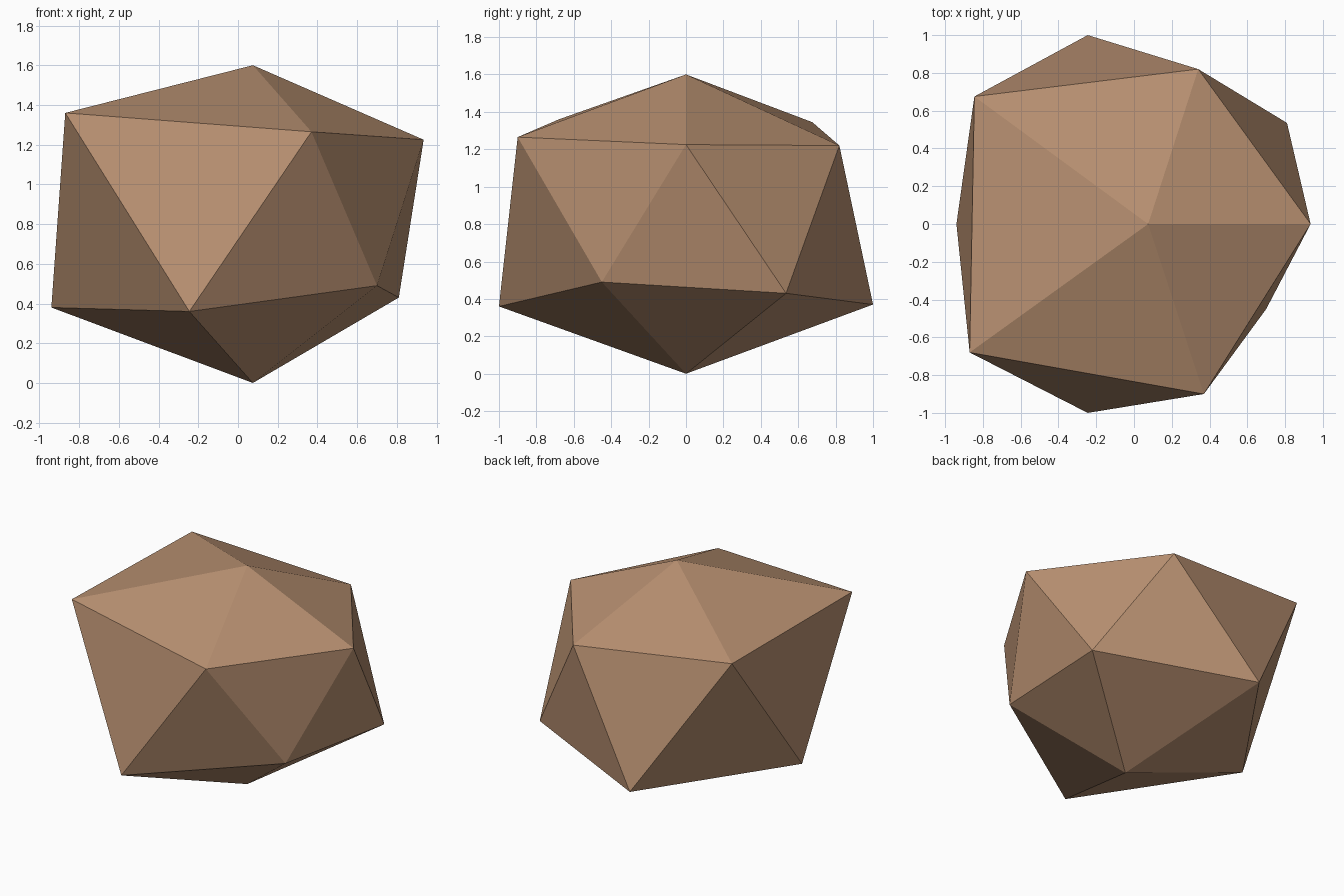
import bpy
import bmesh

default_cube = bpy.data.objects.get("Cube")
if default_cube:
    bpy.data.objects.remove(default_cube, do_unlink=True)

# Brown stone colour
brown = bpy.data.materials.new("brown_stone")
brown.use_nodes = True
colour = (0.48, 0.28, 0.165, 1.0)
brown.diffuse_color = colour
for node in brown.node_tree.nodes:
    if node.type == 'BSDF_PRINCIPLED':
        node.inputs["Base Color"].default_value = colour
        node.inputs["Roughness"].default_value = 0.9

# Two uneven five-point rings, counter-clockwise, staggered by half a step
upper_ring = [(-0.87, -0.68, 1.36), (0.37, -0.9, 1.265), (0.935, 0, 1.225),
              (0.34, 0.82, 1.22), (-0.845, 0.675, 1.345)]
lower_ring = [(-0.245, -1, 0.36), (0.7, -0.45, 0.49), (0.81, 0.535, 0.43),
              (-0.245, 1, 0.37), (-0.94, 0, 0.38)]

bm = bmesh.new()
top = bm.verts.new((0.075, 0, 1.6))
bottom = bm.verts.new((0.075, 0, 0))
upper = [bm.verts.new(p) for p in upper_ring]
lower = [bm.verts.new(p) for p in lower_ring]

# Cap fans and the zigzag band between the rings
count = len(upper)
for i in range(count):
    j = (i + 1) % count
    bm.faces.new((top, upper[i], upper[j]))
    bm.faces.new((upper[i], lower[i], upper[j]))
    bm.faces.new((lower[i], lower[j], upper[j]))
    bm.faces.new((bottom, lower[j], lower[i]))
bmesh.ops.recalc_face_normals(bm, faces=bm.faces)

# Flat-shaded faceted rock
mesh = bpy.data.meshes.new("faceted_rock")
bm.to_mesh(mesh)
bm.free()
mesh.materials.append(brown)
rock = bpy.data.objects.new("faceted_rock", mesh)
bpy.context.scene.collection.objects.link(rock)
